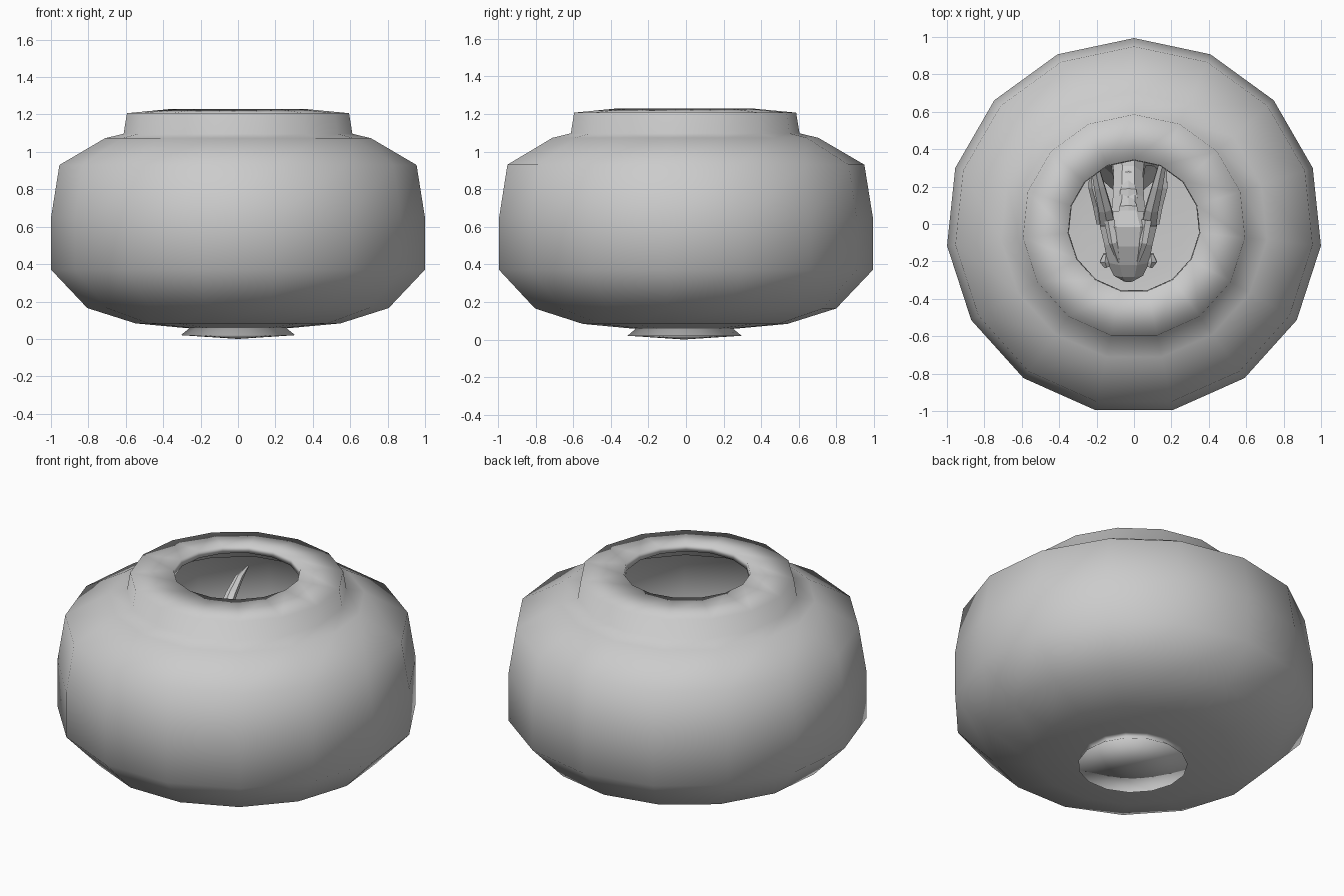
import bpy, bmesh
from math import sin, cos, pi
from mathutils import Vector

cube = bpy.data.objects.get("Cube")
if cube:
    bpy.data.objects.remove(cube, do_unlink=True)


def make_material(name, rgb):
    m = bpy.data.materials.new(name)
    m.use_nodes = True
    col = (*rgb, 1)
    m.diffuse_color = col
    m.node_tree.nodes["Principled BSDF"].inputs["Base Color"].default_value = col
    return m


GREY = make_material("plain grey", (0.6, 0.6, 0.6))


def finish(bm, name, smooth):
    bmesh.ops.recalc_face_normals(bm, faces=bm.faces)
    for f in bm.faces:
        f.smooth = smooth
    me = bpy.data.meshes.new(name)
    bm.to_mesh(me)
    bm.free()
    me.materials.append(GREY)
    ob = bpy.data.objects.new(name, me)
    bpy.context.collection.objects.link(ob)
    return ob


def skin(name, rings, start, end, smooth):
    """Bridge rings of points and close both ends with a fan."""
    bm = bmesh.new()
    loops = [[bm.verts.new(p) for p in r] for r in rings]
    n = len(loops[0])
    tips = [bm.verts.new(start), bm.verts.new(end)]
    for i in range(n):
        j = (i + 1) % n
        for a, b in zip(loops, loops[1:]):
            bm.faces.new((a[i], a[j], b[j], b[i]))
        bm.faces.new((tips[0], loops[0][j], loops[0][i]))
        bm.faces.new((tips[1], loops[-1][i], loops[-1][j]))
    return finish(bm, name, smooth)


def lathe(name, profile, sides, y):
    rings = [[(r * cos(pi / 2 + 2 * pi * i / sides),
               y + r * sin(pi / 2 + 2 * pi * i / sides), z) for i in range(sides)]
             for r, z in profile[1:-1]]
    return skin(name, rings, (0, y, profile[0][1]), (0, y, profile[-1][1]), True)


def loft(name, sections, sides, side=1):
    """Faceted tube: each section is x, y, z, half width, half height."""
    mid = -0.03
    pts = [Vector((mid + side * s[0], s[1], s[2])) for s in sections]
    rings = []
    for k, s in enumerate(sections):
        t = (pts[min(k + 1, len(pts) - 1)] - pts[max(k - 1, 0)]).normalized()
        u = (Vector((1, 0, 0)) - t * t.x).normalized()
        v = t.cross(u)
        rings.append([pts[k] + u * s[3] * cos(2 * pi * (i + .5) / sides)
                      + v * s[4] * sin(2 * pi * (i + .5) / sides) for i in range(sides)])
    return skin(name, rings, pts[0], pts[-1], False)


# Pot: foot, bulging wall, collar and opening, then the inner wall down to the floor
lathe("pot", [
    (0, 0), (.307, .02), (.262, .057), (.30, .06), (.55, .083), (.81, .165),
    (1.005, .37), (1.005, .65), (.96, .93), (.715, 1.073), (.615, 1.097),
    (.597, 1.207), (.355, 1.23), (.35, 1.19), (.555, 1.17), (.57, 1.065),
    (.69, 1.035), (.92, .905), (.965, .65), (.965, .38), (.79, .205),
    (.54, .123), (.28, .1), (0, .1)], 15, -.011)

# Creature inside: wedge head
loft("head", [
    (0, -.305, .73, .025, .02), (0, -.27, .74, .085, .05), (0, -.2, .765, .12, .075),
    (0, -.1, .79, .14, .1), (0, -.01, .81, .165, .1), (0, .06, .8, .11, .09)], 8)

# Neck and chest reaching the floor
loft("neck", [
    (0, .03, .79, .1, .08), (0, .13, .76, .09, .08), (0, .25, .68, .085, .09),
    (0, .35, .54, .1, .1), (0, .36, .38, .15, .13), (0, .33, .23, .19, .17),
    (0, .32, .1, .17, .16)], 8)

for side, label in ((1, "left"), (-1, "right")):
    # Horns sweep up and back
    loft(label + "_horn", [
        (.11, .0, .83, .045, .04), (.125, .08, .9, .04, .032), (.155, .2, .97, .033, .026),
        (.18, .31, 1.02, .024, .02), (.19, .41, 1.05, .006, .006)], 6, side)
    # Ears lie below and outside the horns
    loft(label + "_ear", [
        (.145, .0, .79, .025, .03), (.155, .1, .8, .035, .05),
        (.185, .2, .82, .03, .05), (.2, .31, .84, .006, .01)], 5, side)
    # Brow ridges and eye bulges
    loft(label + "_brow", [
        (.05, -.2, .83, .012, .012), (.08, -.1, .88, .025, .02), (.1, .02, .88, .03, .02)], 5, side)
    loft(label + "_eye", [
        (.115, -.23, .775, .015, .02), (.125, -.2, .78, .032, .03),
        (.12, -.16, .79, .015, .02)], 6, side)

# Crest plates along the back of the neck
for y, z, w in ((.09, .86, .06), (.18, .81, .055), (.27, .74, .05)):
    loft("neck_plate", [(0, y - .04, z + .01, w, .012), (0, y, z + .005, w * .9, .02),
                        (0, y + .05, z - .04, w * .5, .012)], 6)
